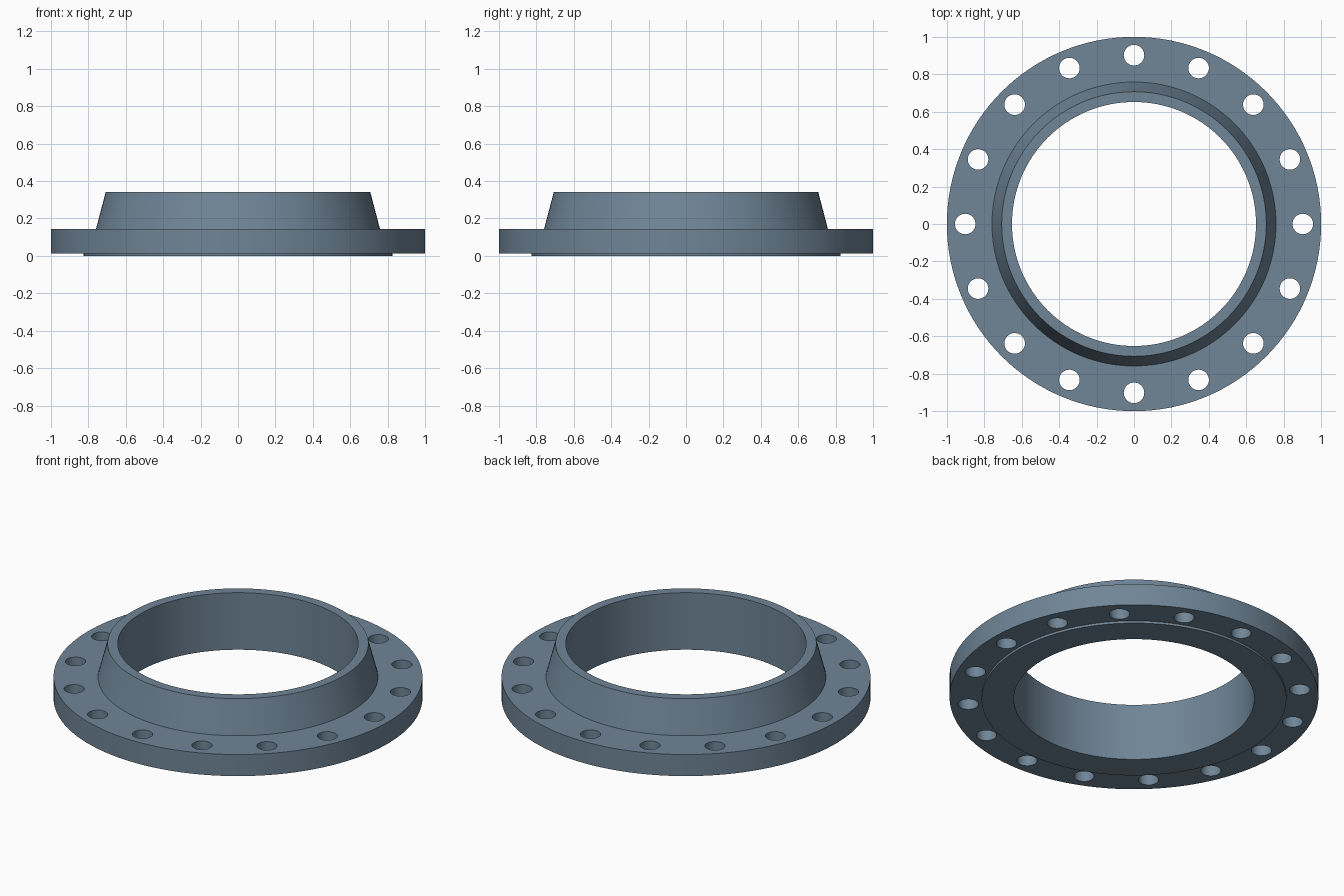
import bpy, bmesh
from math import pi, cos, sin
from mathutils import Matrix

if "Cube" in bpy.data.objects:
    bpy.data.objects.remove(bpy.data.objects["Cube"])

SEGMENTS = 128
HOLES = 16
HOLE_CIRCLE, HOLE_RADIUS = 0.902, 0.055


def mesh_object(name, bm):
    mesh = bpy.data.meshes.new(name)
    bmesh.ops.recalc_face_normals(bm, faces=bm.faces)
    bm.to_mesh(mesh)
    bm.free()
    obj = bpy.data.objects.new(name, mesh)
    bpy.context.collection.objects.link(obj)
    return obj


# Blue-grey steel
steel = bpy.data.materials.new("blue_grey_steel")
steel.diffuse_color = (0.16, 0.235, 0.31, 1.0)
steel.use_nodes = True
steel.node_tree.nodes["Principled BSDF"].inputs["Base Color"].default_value = steel.diffuse_color

# Flange body: closed (radius, height) section revolved around z
section = [
    (0.652, 0.0), (0.826, 0.0),        # raised sealing face
    (0.826, 0.014), (1.0, 0.014),      # underside of bolting ring
    (1.0, 0.143), (0.759, 0.143),      # rim and top of bolting ring
    (0.707, 0.341), (0.652, 0.341),    # tapered hub and its lip
]
bm = bmesh.new()
rings = []
for i in range(SEGMENTS):
    a = 2 * pi * i / SEGMENTS
    rings.append([bm.verts.new((r * cos(a), r * sin(a), z)) for r, z in section])
for i, ring in enumerate(rings):
    following = rings[(i + 1) % SEGMENTS]
    for j in range(len(section)):
        k = (j + 1) % len(section)
        bm.faces.new((ring[j], following[j], following[k], ring[k]))
flange = mesh_object("weld_neck_flange", bm)
flange.data.materials.append(steel)

# Bolt hole cutters: one ring of cylinders
bm = bmesh.new()
for i in range(HOLES):
    turn = Matrix.Rotation(2 * pi * i / HOLES, 4, 'Z')
    bmesh.ops.create_cone(
        bm, cap_ends=True, segments=32, radius1=HOLE_RADIUS, radius2=HOLE_RADIUS,
        depth=0.3, matrix=turn @ Matrix.Translation((HOLE_CIRCLE, 0, 0.08)))
cutter = mesh_object("bolt_hole_cutter", bm)
cutter.data.materials.append(steel)
cutter.hide_render = True

# Drill the holes, then discard the cutter
drill = flange.modifiers.new("bolt_holes", 'BOOLEAN')
drill.operation = 'DIFFERENCE'
drill.solver = 'EXACT'
drill.object = cutter
bpy.ops.object.select_all(action='DESELECT')
flange.select_set(True)
bpy.context.view_layer.objects.active = flange
bpy.ops.object.modifier_apply(modifier=drill.name)
bpy.data.objects.remove(cutter)

# Smooth round walls, crisp machined edges
bpy.ops.object.shade_smooth_by_angle(angle=pi / 9)
